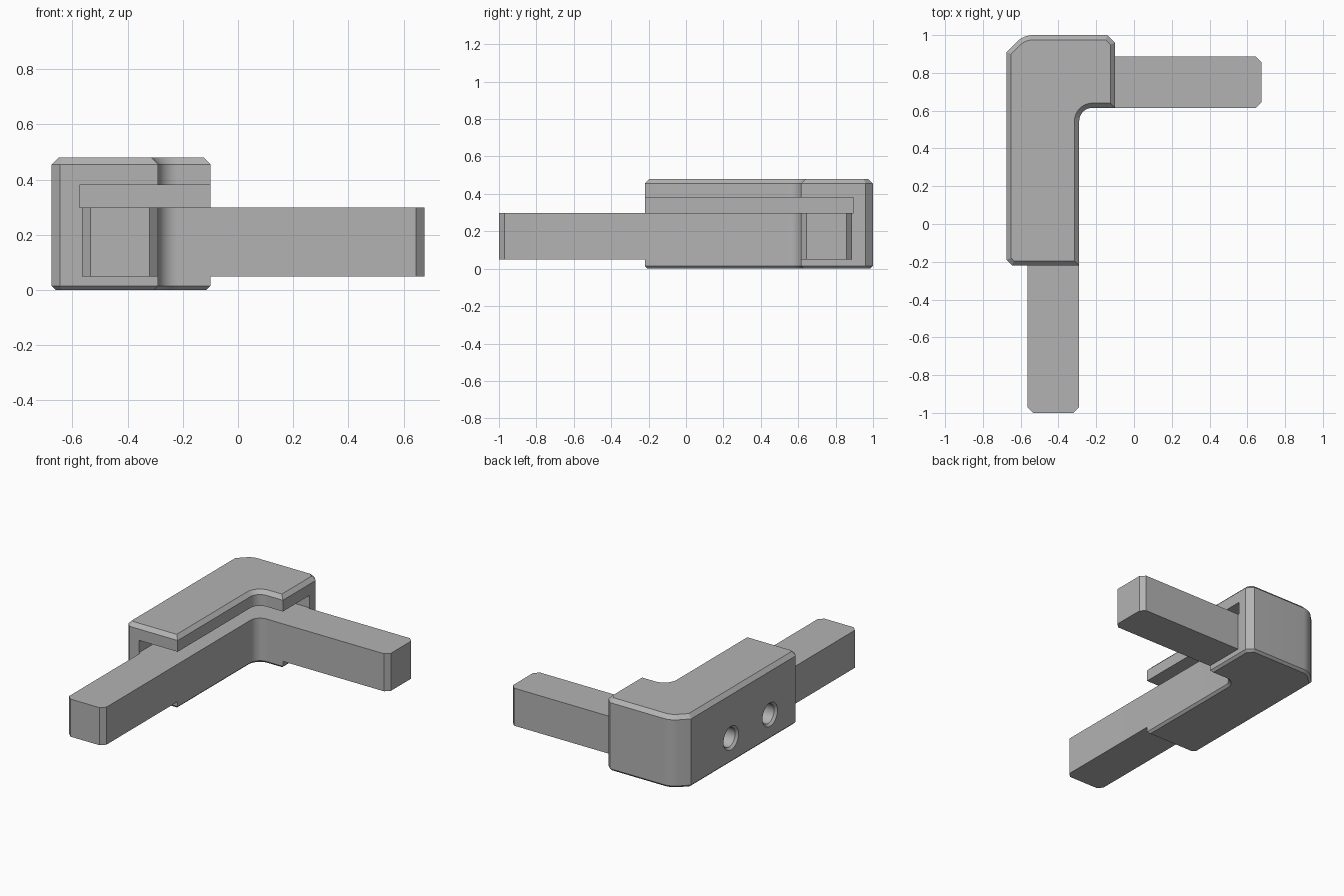
import bpy
import bmesh
from math import sin, cos, radians, tau
from mathutils import Vector

cube = bpy.data.objects.get("Cube")
if cube:
    bpy.data.objects.remove(cube, do_unlink=True)

grey = bpy.data.materials.new("plain_grey")
grey.use_nodes = True
GREY = (0.45, 0.45, 0.45, 1)
grey.diffuse_color = GREY
grey.node_tree.nodes["Principled BSDF"].inputs["Base Color"].default_value = GREY


def arc(cx, cy, r, start, end, steps):
    angles = [radians(start + (end - start) * i / steps) for i in range(steps + 1)]
    return [(cx + r * cos(a), cy + r * sin(a)) for a in angles]


def inset(outline, d):
    """Move every edge of a counter-clockwise outline inward by d."""
    pts = [Vector(p) for p in outline]
    result = []
    for i, p in enumerate(pts):
        a = (p - pts[i - 1]).normalized()
        b = (pts[(i + 1) % len(pts)] - p).normalized()
        na, nb = Vector((-a.y, a.x)), Vector((-b.y, b.x))
        result.append(p + (na + nb) * d / (1 + na.dot(nb)))
    return result


def loft(name, rings):
    """Capped solid through matching rings of 3D points."""
    bm = bmesh.new()
    loops = [[bm.verts.new(p) for p in ring] for ring in rings]
    n = len(loops[0])
    for low, high in zip(loops, loops[1:]):
        for i in range(n):
            j = (i + 1) % n
            bm.faces.new((low[i], low[j], high[j], high[i]))
    bm.faces.new(loops[0][::-1])
    bm.faces.new(loops[-1])
    bmesh.ops.recalc_face_normals(bm, faces=bm.faces)
    mesh = bpy.data.meshes.new(name)
    bm.to_mesh(mesh)
    bm.free()
    mesh.materials.append(grey)
    obj = bpy.data.objects.new(name, mesh)
    bpy.context.collection.objects.link(obj)
    return obj


def prism(name, outline, levels):
    return loft(name, [[(x, y, z) for x, y in inset(outline, d)] for z, d in levels])


def select(obj):
    bpy.ops.object.select_all(action='DESELECT')
    obj.select_set(True)
    bpy.context.view_layer.objects.active = obj


def cut(target, cutter):
    cutter.hide_render = True
    mod = target.modifiers.new("cut", 'BOOLEAN')
    mod.operation, mod.solver, mod.object = 'DIFFERENCE', 'EXACT', cutter
    select(target)
    bpy.ops.object.modifier_apply(modifier=mod.name)
    bpy.data.objects.remove(cutter, do_unlink=True)


def box(name, x0, x1, y0, y1, z0, z1):
    return prism(name, [(x0, y0), (x1, y0), (x1, y1), (x0, y1)], [(z0, 0), (z1, 0)])


# Shared rounded inner corner of the casing and the bar
inner_corner = arc(-0.22, 0.545, 0.07, 180, 90, 10)

# Casing with bevelled rims and a rounded outer corner
casing_outline = [(-0.675, -0.19), (-0.645, -0.22), (-0.29, -0.22), *inner_corner,
                  (-0.10, 0.615), (-0.10, 0.96), (-0.14, 1.0),
                  *arc(-0.535, 0.879, 0.121, 90, 135, 5), (-0.675, 0.91)]
casing = prism("casing", casing_outline,
               [(0, 0.015), (0.015, 0), (0.455, 0), (0.48, 0.025)])

# Seat for the bar, and the slightly deeper open slot above it
cut(casing, box("seat_cutter", -0.565, 0.2, -0.5, 0.887, 0.048, 0.34))
cut(casing, box("slot_cutter", -0.575, 0.3, -0.6, 0.895, 0.298, 0.38))

# Two countersunk screw holes in the outer wall
for y in (0.49, 0.08):
    rings = []
    for x, r in ((-0.70, 0.079), (-0.675, 0.079), (-0.66, 0.064), (-0.56, 0.064)):
        rings.append([(x, y + r * cos(tau * i / 32), 0.167 + r * sin(tau * i / 32))
                      for i in range(32)])
    cut(casing, loft("hole_cutter", rings))

# Bent bar with chamfered ends
bar_outline = [(-0.565, -0.97), (-0.535, -1.0), (-0.32, -1.0), (-0.29, -0.97),
               *inner_corner, (0.645, 0.615), (0.675, 0.645), (0.675, 0.857),
               (0.645, 0.887), (-0.565, 0.887)]
bar = prism("bent_bar", bar_outline, [(0.048, 0), (0.298, 0)])

for obj in (casing, bar):
    select(obj)
    bpy.ops.object.shade_smooth_by_angle(angle=radians(30))
